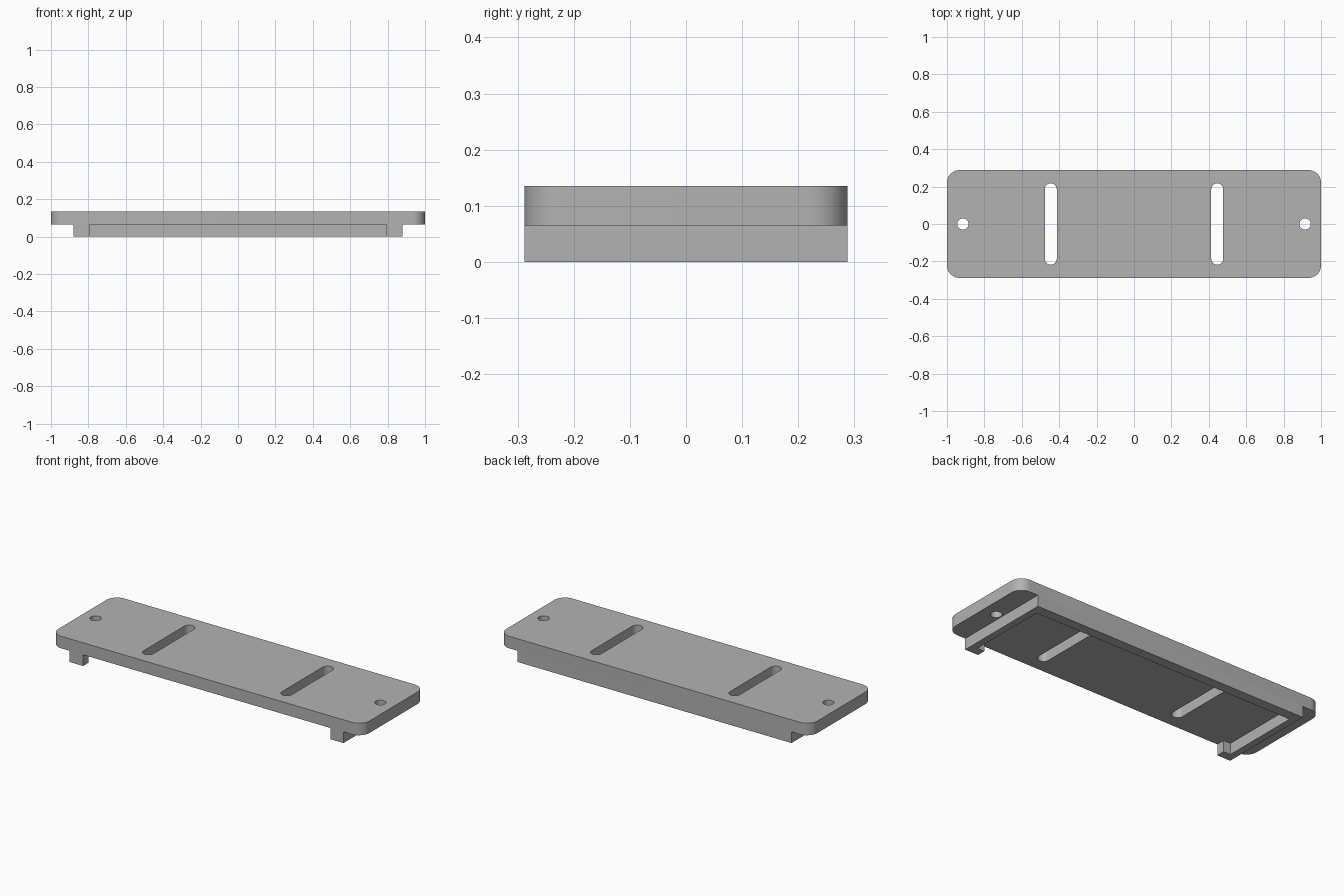
import bpy, bmesh, math

cube = bpy.data.objects.get("Cube")
if cube:
    bpy.data.objects.remove(cube, do_unlink=True)

grey = bpy.data.materials.new("mid grey")
grey.use_nodes = True
colour = (0.45, 0.45, 0.45, 1)
grey.diffuse_color = colour
grey.node_tree.nodes["Principled BSDF"].inputs["Base Color"].default_value = colour


def rounded_rect(cx, cy, hx, hy, r, steps=12):
    """Outline of a rectangle with rounded corners."""
    points = []
    for k, (sx, sy) in enumerate([(1, 1), (-1, 1), (-1, -1), (1, -1)]):
        for i in range(steps + 1):
            a = math.pi / 2 * (k + i / steps)
            points.append((cx + sx * (hx - r) + r * math.cos(a),
                           cy + sy * (hy - r) + r * math.sin(a)))
    return points


def extruded(name, outlines, z0, z1):
    """Solid from a filled outline; further outlines become holes."""
    curve = bpy.data.curves.new(name + "_profile", "CURVE")
    curve.dimensions = "2D"
    curve.fill_mode = "BOTH"
    curve.extrude = (z1 - z0) / 2
    for outline in outlines:
        spline = curve.splines.new("POLY")
        spline.points.add(len(outline) - 1)
        for p, (x, y) in zip(spline.points, outline):
            p.co = (x, y, 0, 1)
        spline.use_cyclic_u = True
    helper = bpy.data.objects.new(name + "_helper", curve)
    mesh = bpy.data.meshes.new_from_object(helper)
    bpy.data.objects.remove(helper)
    bpy.data.curves.remove(curve)

    bm = bmesh.new()
    bm.from_mesh(mesh)
    bmesh.ops.remove_doubles(bm, verts=bm.verts, dist=1e-5)
    bmesh.ops.translate(bm, verts=bm.verts, vec=(0, 0, (z0 + z1) / 2))
    bmesh.ops.recalc_face_normals(bm, faces=bm.faces)
    bm.to_mesh(mesh)
    bm.free()
    mesh.materials.clear()
    mesh.materials.append(grey)

    obj = bpy.data.objects.new(name, mesh)
    bpy.context.collection.objects.link(obj)
    bpy.ops.object.select_all(action="DESELECT")
    obj.select_set(True)
    bpy.context.view_layer.objects.active = obj
    bpy.ops.object.shade_smooth_by_angle(angle=math.radians(30))
    return obj


HALF_Y = 0.288
LEDGE_Z = 0.065

# Top plate with two slots and two screw holes
outlines = [rounded_rect(0, 0, 1, HALF_Y, 0.067)]
for side in (-1, 1):
    outlines.append(rounded_rect(side * 0.445, 0, 0.032, 0.218, 0.0319))
    outlines.append(rounded_rect(side * 0.915, 0, 0.03, 0.03, 0.0299))
extruded("top_plate", outlines, LEDGE_Z, 0.135)

# Underside rim: back wall, two side walls and inward lips at the open front
half = [(0.88, HALF_Y), (0.88, -HALF_Y), (0.795, -HALF_Y),
        (0.795, -0.238), (0.84, -0.238), (0.84, 0.23)]
rim = half + [(-x, y) for x, y in reversed(half)]
extruded("underside_rim", [rim], 0, LEDGE_Z)
